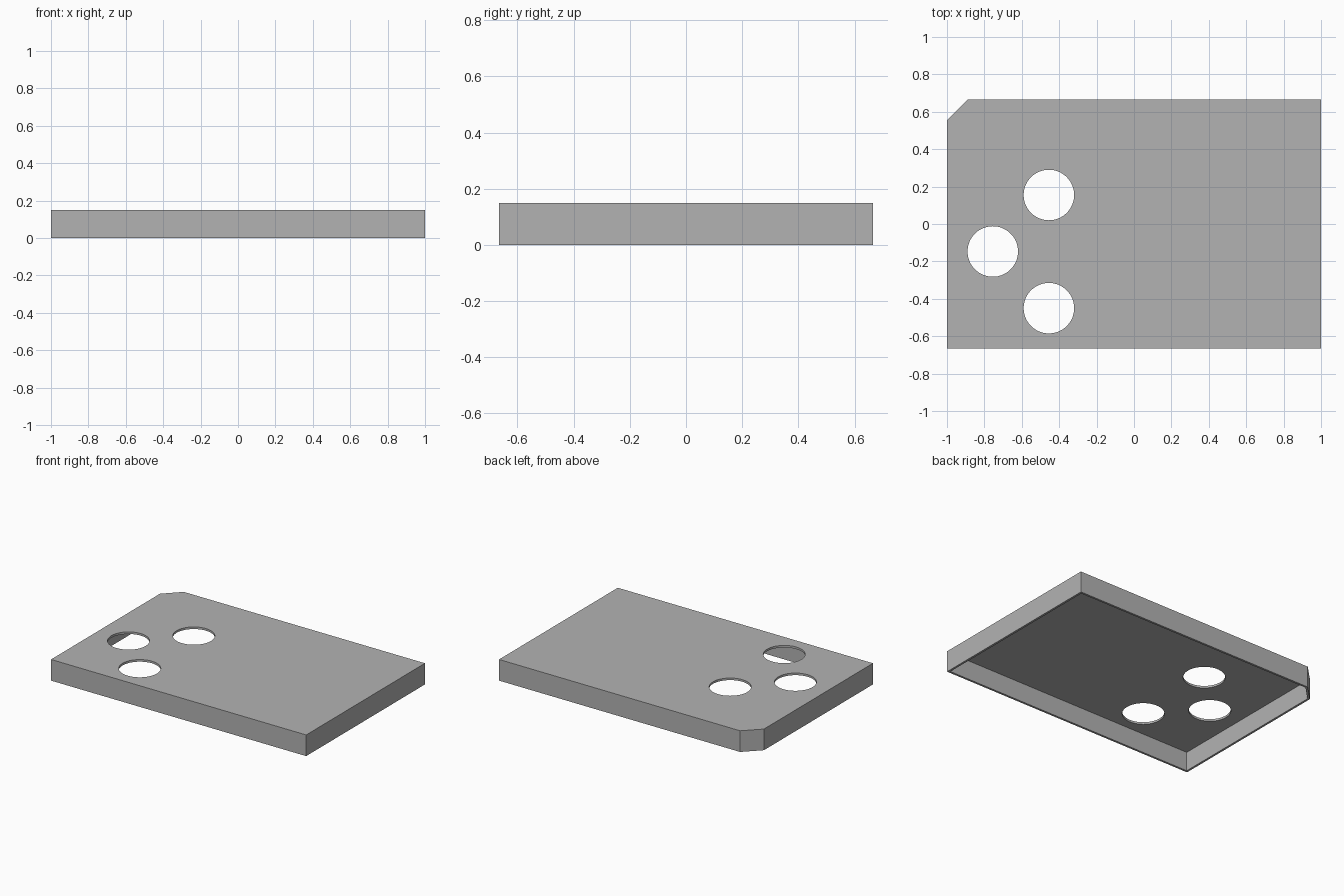
import bpy, bmesh, math

if "Cube" in bpy.data.objects:
    bpy.data.objects.remove(bpy.data.objects["Cube"])

HALF_X, HALF_Y, HEIGHT = 1.0, 0.665, 0.15
CORNER, WALL, HOLE_R = 0.11, 0.015, 0.135
HOLES = [(-0.455, 0.155), (-0.755, -0.147), (-0.455, -0.45)]

grey = bpy.data.materials.new("light grey")
grey.use_nodes = True
colour = (0.45, 0.45, 0.45, 1)
grey.diffuse_color = colour
grey.node_tree.nodes["Principled BSDF"].inputs["Base Color"].default_value = colour


def prism(name, outline, z0, z1):
    """Extrude a closed outline from z0 up to z1."""
    bm = bmesh.new()
    base = bm.faces.new([bm.verts.new((x, y, z0)) for x, y in outline])
    ext = bmesh.ops.extrude_face_region(bm, geom=[base])["geom"]
    top = [v for v in ext if isinstance(v, bmesh.types.BMVert)]
    bmesh.ops.translate(bm, verts=top, vec=(0, 0, z1 - z0))
    bmesh.ops.recalc_face_normals(bm, faces=bm.faces)
    mesh = bpy.data.meshes.new(name)
    bm.to_mesh(mesh)
    bm.free()
    mesh.materials.append(grey)
    obj = bpy.data.objects.new(name, mesh)
    bpy.context.collection.objects.link(obj)
    return obj


def clipped_rectangle(inset):
    """Rectangle with the back right corner cut at 45 degrees."""
    x, y = HALF_X - inset, HALF_Y - inset
    c = CORNER - inset * (2 - math.sqrt(2))
    return [(-x, -y), (x, -y), (x, y), (c - x, y), (-x, y - c)]


def circle(cx, cy, r, n=64):
    angles = [2 * math.pi * i / n for i in range(n)]
    return [(cx + r * math.cos(a), cy + r * math.sin(a)) for a in angles]


# Thin tray lid, open underneath, with three round holes
lid = prism("lid", clipped_rectangle(0), 0, HEIGHT)
cutters = [prism("cavity_cutter", clipped_rectangle(WALL), -0.1, HEIGHT - WALL)]
cutters += [prism("hole_cutter", circle(x, y, HOLE_R), HEIGHT / 2, HEIGHT + 0.1)
            for x, y in HOLES]

bpy.context.view_layer.objects.active = lid
for cutter in cutters:
    cutter.hide_render = True
    cut = lid.modifiers.new("cut", 'BOOLEAN')
    cut.operation, cut.solver, cut.object = 'DIFFERENCE', 'EXACT', cutter
    bpy.ops.object.modifier_apply(modifier=cut.name)
    bpy.data.objects.remove(cutter)

# Smooth hole rims, sharp everywhere else
bpy.ops.object.select_all(action='DESELECT')
lid.select_set(True)
bpy.ops.object.shade_smooth_by_angle(angle=math.radians(30))
